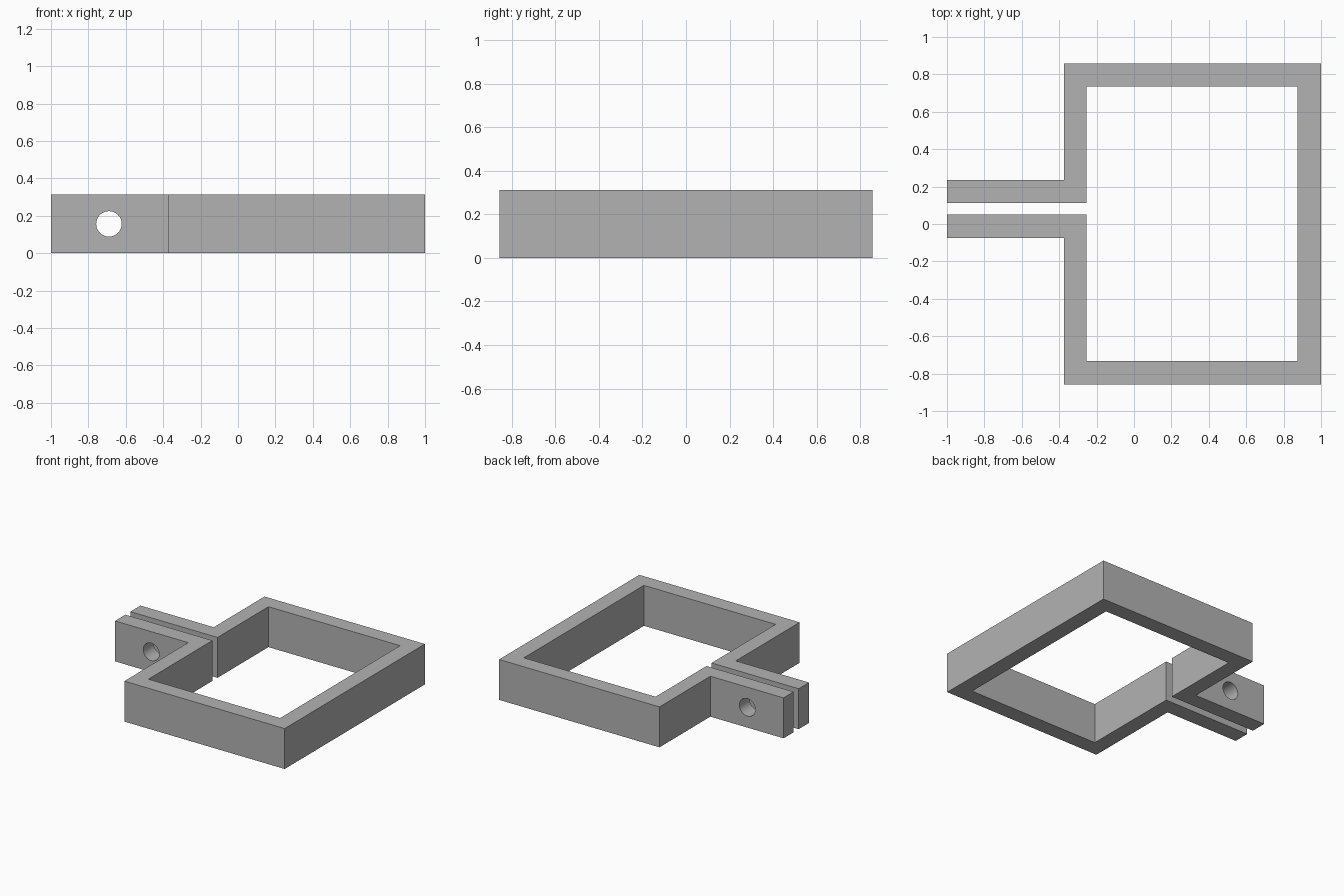
import bpy
import bmesh
import math

cube = bpy.data.objects.get("Cube")
if cube:
    bpy.data.objects.remove(cube, do_unlink=True)

HEIGHT = 0.313
HOLE_X, HOLE_RADIUS = -0.69, 0.068

grey = bpy.data.materials.new("plain_grey")
grey.use_nodes = True
colour = (0.45, 0.45, 0.45, 1)
grey.diffuse_color = colour
grey.node_tree.nodes["Principled BSDF"].inputs["Base Color"].default_value = colour

# Clamp outline: open rectangular band ending in two parallel tabs
outline = [
    (-1, 0.235), (-0.373, 0.235), (-0.373, 0.857), (1, 0.857),
    (1, -0.857), (-0.373, -0.857), (-0.373, -0.076), (-1, -0.076),
    (-1, 0.05), (-0.254, 0.05), (-0.254, -0.733), (0.874, -0.733),
    (0.874, 0.735), (-0.254, 0.735), (-0.254, 0.112), (-1, 0.112),
]
bm = bmesh.new()
base = bm.faces.new([bm.verts.new((x, y, 0)) for x, y in outline])
walls = bmesh.ops.extrude_face_region(bm, geom=[base])
top = [v for v in walls["geom"] if isinstance(v, bmesh.types.BMVert)]
bmesh.ops.translate(bm, verts=top, vec=(0, 0, HEIGHT))
bmesh.ops.recalc_face_normals(bm, faces=bm.faces)
mesh = bpy.data.meshes.new("clamp_band")
bm.to_mesh(mesh)
bm.free()
mesh.materials.append(grey)
clamp = bpy.data.objects.new("clamp_band", mesh)
bpy.context.collection.objects.link(clamp)

# Bolt hole through both tabs
bpy.ops.mesh.primitive_cylinder_add(
    vertices=48, radius=HOLE_RADIUS, depth=0.6,
    location=(HOLE_X, 0.08, HEIGHT / 2), rotation=(math.pi / 2, 0, 0))
cutter = bpy.context.object
cutter.name = "bolt_hole_cutter"
cutter.hide_render = True
cutter.data.materials.append(grey)

hole = clamp.modifiers.new("bolt_hole", 'BOOLEAN')
hole.operation = 'DIFFERENCE'
hole.solver = 'EXACT'
hole.object = cutter

# Bake the hole, then smooth its wall while keeping the band's edges sharp
bpy.ops.object.select_all(action='DESELECT')
clamp.select_set(True)
bpy.context.view_layer.objects.active = clamp
bpy.ops.object.modifier_apply(modifier=hole.name)
bpy.data.objects.remove(cutter, do_unlink=True)
bpy.ops.object.shade_smooth_by_angle(angle=math.radians(30))
